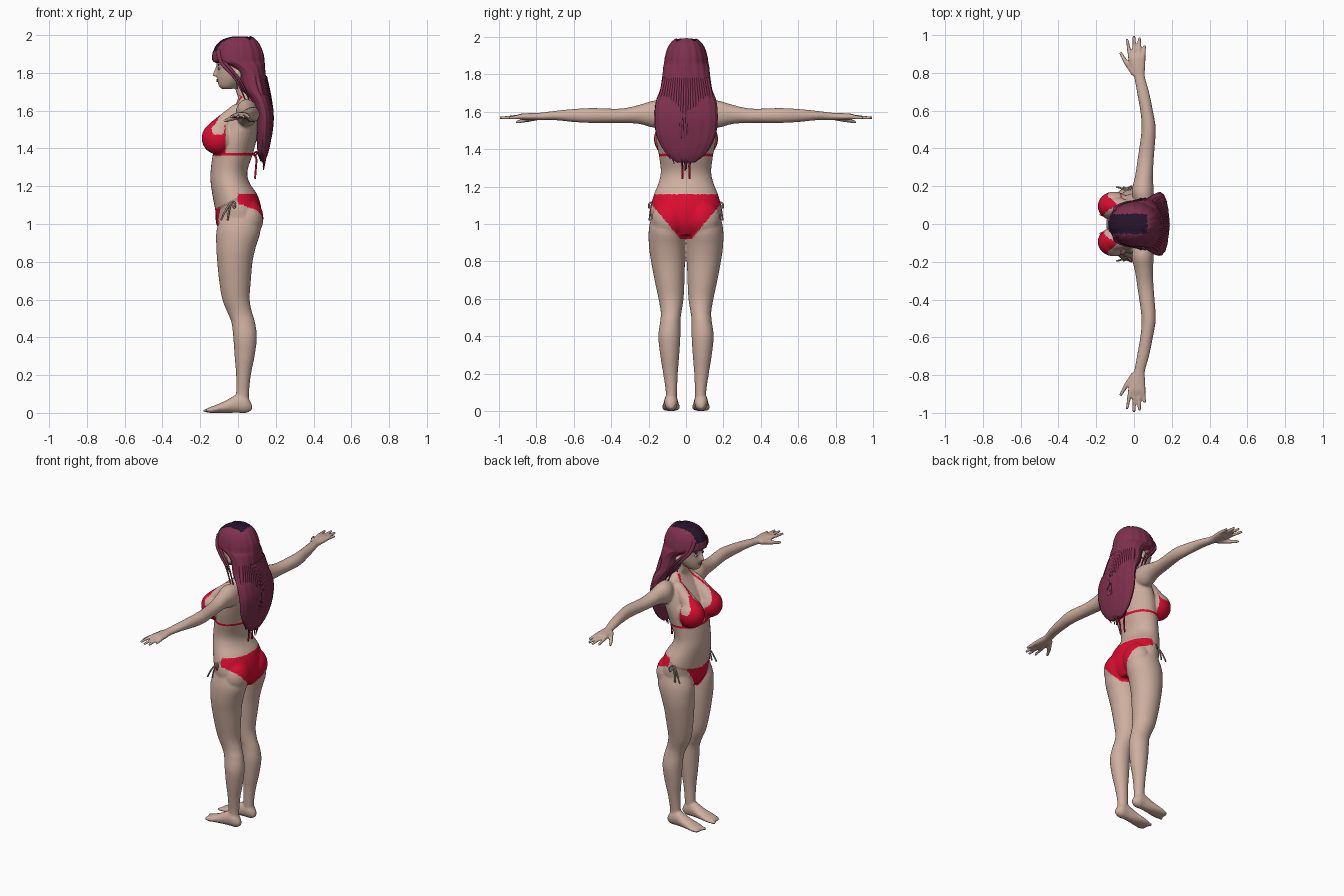
import bpy, bmesh, math, random
from mathutils import Vector

random.seed(4)
if "Cube" in bpy.data.objects:
    bpy.data.objects.remove(bpy.data.objects["Cube"])


def material(name, r, g, b):
    m = bpy.data.materials.new(name)
    m.use_nodes = True
    m.diffuse_color = (r, g, b, 1)
    node = m.node_tree.nodes["Principled BSDF"]
    node.inputs["Base Color"].default_value = (r, g, b, 1)
    node.inputs["Roughness"].default_value = 0.7
    return m


SKIN = material("skin", 0.62, 0.43, 0.35)
RED = material("swimsuit red", 0.70, 0.004, 0.03)
HAIR = material("plum hair", 0.21, 0.03, 0.075)
DARK = material("dark roots", 0.02, 0.007, 0.026)
CORD = material("tan cord", 0.36, 0.25, 0.2)
LIPS = material("lips", 0.45, 0.14, 0.13)
WHITE = material("eye white", 0.75, 0.72, 0.7)


def smooth_rows(rows, steps):
    """Catmull-Rom interpolation between cross-section rows."""
    out = []
    for i in range(len(rows) - 1):
        p0, p1, p2, p3 = (rows[max(0, min(len(rows) - 1, i + k))] for k in (-1, 0, 1, 2))
        for j in range(steps):
            t = j / steps
            out.append([b + t / 2 * (c - a + t * (2 * a - 5 * b + 4 * c - d + t * (3 * (b - c) + d - a)))
                        for a, b, c, d in zip(p0, p1, p2, p3)])
    return out + [list(rows[-1])]


def loft(bm, axis, rows, sides=32, ridge=0.0, steps=4):
    """Closed loft of ellipses; each row is position, then bounds on the other two axes."""
    order = {"x": (0, 1, 2), "y": (1, 0, 2), "z": (2, 0, 1)}[axis]
    rings = []
    for t, a0, a1, b0, b1 in smooth_rows(rows, steps):
        ring = []
        for k in range(sides):
            ang = math.tau * k / sides
            f = 1 + ridge * (math.sin(ang * 17) + 0.6 * math.sin(ang * 7 + t * 5))
            co = [0, 0, 0]
            co[order[0]] = t
            co[order[1]] = (a0 + a1) / 2 + (a1 - a0) / 2 * f * math.cos(ang)
            co[order[2]] = (b0 + b1) / 2 + (b1 - b0) / 2 * f * math.sin(ang)
            ring.append(bm.verts.new(co))
        rings.append(ring)
    bm.faces.new(rings[0])
    bm.faces.new(rings[-1])
    for lo, hi in zip(rings, rings[1:]):
        for k in range(sides):
            n = (k + 1) % sides
            bm.faces.new((lo[k], lo[n], hi[n], hi[k]))


def blob(bm, center, radii, sides=24):
    """Ellipsoid built as a loft."""
    (x, y, z), (rx, ry, rz) = center, radii
    n = sides // 2
    rows = []
    for i in range(n):
        a = math.pi * (i + 0.4) / (n - 0.2)
        c, s = math.cos(a), math.sin(a)
        rows.append((z - rz * c, x - rx * s, x + rx * s, y - ry * s, y + ry * s))
    loft(bm, "z", rows, sides, steps=1)


def finger(bm, start, end, r0, r1):
    a, b = Vector(start), Vector(end)
    for i in range(11):
        r = r0 + (r1 - r0) * i / 10
        blob(bm, a.lerp(b, i / 10), (r, r, r), 14)


def finish(name, bm, mats):
    bmesh.ops.recalc_face_normals(bm, faces=bm.faces[:])
    me = bpy.data.meshes.new(name)
    bm.to_mesh(me)
    bm.free()
    ob = bpy.data.objects.new(name, me)
    bpy.context.collection.objects.link(ob)
    for m in mats:
        me.materials.append(m)
    me.polygons.foreach_set("use_smooth", [True] * len(me.polygons))
    return ob


def strands(name, paths, radius, mat, taper=True):
    cu = bpy.data.curves.new(name, "CURVE")
    cu.dimensions = "3D"
    cu.bevel_depth = radius
    cu.bevel_resolution = 2
    cu.resolution_u = 6
    cu.use_fill_caps = True
    for pts in paths:
        sp = cu.splines.new("NURBS")
        sp.points.add(len(pts) - 1)
        for i, (p, co) in enumerate(zip(sp.points, pts)):
            p.co = (*co, 1)
            p.radius = 1 - 0.85 * i / (len(pts) - 1) if taper else 1
        sp.order_u = 3
        sp.use_endpoint_u = True
    ob = bpy.data.objects.new(name, cu)
    bpy.context.collection.objects.link(ob)
    cu.materials.append(mat)


# Torso, neck and head
bm = bmesh.new()
torso = [(.94, -.08, .09, .08), (1, -.115, .12, .17), (1.07, -.12, .125, .19), (1.15, -.135, .105, .174),
         (1.22, -.145, .06, .147), (1.28, -.145, .05, .135), (1.36, -.135, .075, .144), (1.45, -.115, .1, .16),
         (1.53, -.08, .12, .165), (1.6, -.035, .12, .16), (1.64, -.01, .11, .13), (1.67, 0, .095, .07),
         (1.7, -.01, .08, .05), (1.77, -.02, .08, .048)]
head = [(1.715, -.085, -.03, .025), (1.73, -.102, 0, .043), (1.77, -.11, .05, .067), (1.82, -.11, .09, .084),
        (1.88, -.116, .11, .09), (1.94, -.09, .1, .078), (1.975, -.04, .05, .04)]
for rows in (torso, head):
    loft(bm, "z", [(z, f, b, -w, w) for z, f, b, w in rows])
finger(bm, (-.107, 0, 1.84), (-.124, 0, 1.79), .008, .011)

# Limbs, chest and seat, mirrored
leg = [(1.06, -.08, .1, .03, .18), (.97, -.113, .12, .006, .199), (.88, -.115, .095, .004, .198),
       (.8, -.11, .077, .005, .187), (.7, -.1, .068, .008, .168), (.6, -.083, .062, .013, .147),
       (.53, -.055, .075, .024, .135), (.48, -.035, .09, .03, .138), (.4, -.025, .1, .03, .148),
       (.3, -.018, .088, .036, .138), (.2, -.01, .068, .044, .122), (.1, -.01, .058, .048, .108),
       (.04, -.01, .06, .05, .11)]
arm = [(.1, .01, .1, 1.53, 1.65), (.17, -.012, .105, 1.515, 1.66), (.25, .005, .1, 1.535, 1.637),
       (.35, .02, .105, 1.54, 1.617), (.5, .04, .115, 1.54, 1.62), (.6, .033, .1, 1.545, 1.615),
       (.7, .015, .08, 1.555, 1.605), (.78, 0, .058, 1.555, 1.595), (.83, -.018, .06, 1.555, 1.593),
       (.88, -.032, .062, 1.557, 1.59), (.905, -.02, .05, 1.565, 1.583)]
foot = [(.074, .015, .015, .045), (.045, .033, 0, .09), (0, .036, 0, .1), (-.06, .042, 0, .068),
        (-.11, .048, 0, .045), (-.15, .045, 0, .03), (-.168, .035, .003, .02)]
tips = [(-.02, -.036, .975), (.004, .0, .992), (.028, .03, .982), (.049, .056, .94)]
for s in (1, -1):
    loft(bm, "z", [(z, f, b, s * i, s * o) for z, f, b, i, o in leg])
    loft(bm, "y", [(s * y, f, b, lo, hi) for y, f, b, lo, hi in arm])
    loft(bm, "x", [(x, s * .08 - w, s * .08 + w, lo, hi) for x, w, lo, hi in foot])
    for base, tip, reach in tips:
        finger(bm, (base, s * .88, 1.574), (tip, s * reach, 1.568), .013, .009)
    finger(bm, (0, s * .8, 1.57), (-.045, s * .86, 1.555), .018, .013)
    finger(bm, (-.045, s * .86, 1.555), (-.07, s * .905, 1.545), .013, .009)
    for k in range(5):
        blob(bm, (-.168 + .008 * k, s * (.05 + .016 * k), .012), (.018, .0095 - .0007 * k, .011), 14)
    blob(bm, (-.105, s * .095, 1.455), (.088, .077, .088))
    finger(bm, (-.11, s * .09, 1.49), (-.01, s * .085, 1.6), .06, .035)
    blob(bm, (.055, s * .088, 1.03), (.08, .095, .105))
    blob(bm, (.0, s * .088, 1.79), (.02, .012, .032))
body = finish("body", bm, [])

# Fuse the body into one smooth skin
mod = body.modifiers.new("fuse", "REMESH")
mod.mode = "VOXEL"
mod.voxel_size = 0.007
mod = body.modifiers.new("soften", "SMOOTH")
mod.factor = 0.5
mod.iterations = 4
fused = bpy.data.meshes.new_from_object(body.evaluated_get(bpy.context.evaluated_depsgraph_get()))
body.modifiers.clear()
body.data = fused
fused.materials.clear()
for m in (SKIN, RED, CORD):
    fused.materials.append(m)


def swimwear(x, y, z):
    y = abs(y)
    if y > 0.22:
        return 0
    if x > 0 and 0.92 + 1.2 * max(0, y - 0.03) < z < 1.16:
        return 1
    if x < 0.01 and 0.92 < z < 1.07 + 0.15 * y and y < 0.03 + (z - 0.93) * 0.6:
        return 1
    if -0.11 < x <= 0 and y > 0.08 and abs(z - 1.135 - 0.5 * x) < 0.008:
        return 2
    if x < -0.065 and 1.37 < z < 1.575 and abs(y - 0.1) < 0.085 * min(1, (1.585 - z) / 0.14):
        return 1
    if 1.363 < z < 1.377:
        return 1
    if x < 0.05 and 1.56 < z < 1.68 and abs(y - 0.095 + 0.4 * (z - 1.56)) < 0.007:
        return 1
    return 0


for p in fused.polygons:
    p.use_smooth = True
    p.material_index = swimwear(*p.center)

# Eyes, brows and lips
for name, mat, parts in (
        ("eyes", WHITE, [((-.099, s * .033, 1.823), (.006, .014, .008)) for s in (1, -1)]),
        ("pupils", DARK, [((-.103, s * .033, 1.823), (.004, .006, .007)) for s in (1, -1)]),
        ("brows", DARK, [((-.102, s * .034, 1.843), (.005, .017, .003)) for s in (1, -1)]),
        ("lips", LIPS, [((-.107, 0, z), (.007, .018, .005)) for z in (1.756, 1.764)])):
    bm = bmesh.new()
    for c, r in parts:
        blob(bm, c, r, 16)
    finish(name, bm, [mat])

# Long hair with a dark sunken parting
bm = bmesh.new()
hair = [(2, -.03, .05, .03), (1.985, -.08, .085, .065), (1.95, -.118, .115, .095), (1.9, -.135, .135, .112),
        (1.86, -.13, .14, .118), (1.84, -.07, .142, .122), (1.8, -.015, .145, .126), (1.72, .01, .155, .138),
        (1.66, .06, .173, .16), (1.58, .09, .187, .168), (1.5, .095, .182, .163), (1.43, .1, .172, .14),
        (1.37, .105, .158, .1), (1.33, .12, .14, .05)]
loft(bm, "z", [(z, f, b, -w, w) for z, f, b, w in hair], 96, 0.012)
for f in bm.faces:
    c = f.calc_center_median()
    if c.z > 1.91 and c.x < 0.07 and abs(c.y) < 0.053:
        f.material_index = 1
for v in bm.verts:
    if all(f.material_index for f in v.link_faces):
        v.co.z -= 0.008
finish("hair", bm, [HAIR, DARK])

# Loose locks down the back and beside the face
locks = []
for k in range(22):
    u = -1 + 2 * k / 21
    jit = random.uniform(-.02, .02)
    depth = .04 * u * u
    locks.append([(.14 - depth, u * .11, 1.78), (.182 - depth, u * .15, 1.62),
                  (.178 - depth, u * .145 + jit, 1.48), (.15 - depth / 2, u * .095 + jit, 1.38),
                  (.135 - depth / 2, u * .075 + jit, 1.29 + .08 * abs(u) + jit)])
for s in (1, -1):
    for d in (0, .02):
        locks.append([(-.1 + d, s * .06, 1.92), (-.105 + d, s * .085, 1.87), (-.05 + d, s * .112, 1.81),
                      (.01 + d, s * .122, 1.74), (.06 + d, s * .145, 1.6)])
strands("hair_locks", locks, .014, HAIR)

# Back tie, hip bows and drop earrings
back_tie, bows, drops = [], [], []
for s in (1, -1):
    back_tie.append([(.075, 0, 1.37), (.1, s * .03, 1.36), (.095, s * .015, 1.3), (.09, s * .02, 1.24)])
    back_tie.append([(.08, 0, 1.37), (.1, s * .03, 1.39), (.1, s * .045, 1.36), (.08, 0, 1.37)])
    for dx in (-.05, -.015):
        bows.append([(-.035, s * .172, 1.115), (-.04 + dx / 2, s * .192, 1.08), (-.04 + dx, s * .195, 1.02)])
    bows.append([(-.035, s * .172, 1.115), (-.01, s * .198, 1.12), (-.02, s * .2, 1.07), (-.035, s * .175, 1.115)])
    drops.append([(-.005, s * .1, 1.765), (-.005, s * .103, 1.74), (-.005, s * .1, 1.715)])
strands("back_tie", back_tie, .005, RED, False)
strands("hip_bows", bows, .005, CORD, False)
strands("earrings", drops, .005, CORD, False)
